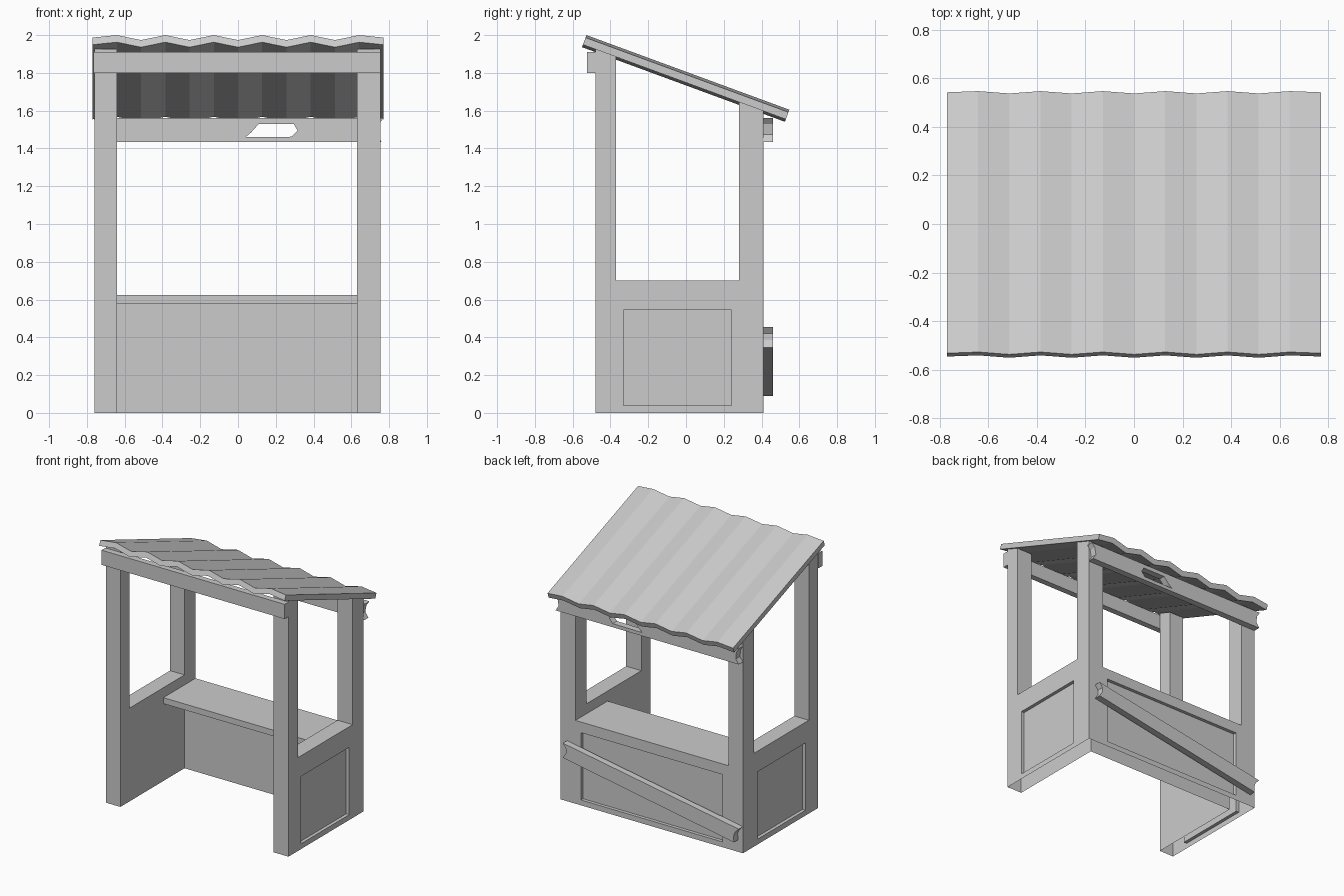
import bpy, bmesh
from mathutils import Vector

if "Cube" in bpy.data.objects:
    bpy.data.objects.remove(bpy.data.objects["Cube"])


def prism(name, profile, to3d, a, b):
    """Extrude a closed 2D profile between depths a and b."""
    bm = bmesh.new()
    lo = [bm.verts.new(to3d(p, q, a)) for p, q in profile]
    hi = [bm.verts.new(to3d(p, q, b)) for p, q in profile]
    bm.faces.new(lo)
    bm.faces.new(hi[::-1])
    n = len(profile)
    for i in range(n):
        j = (i + 1) % n
        bm.faces.new((lo[i], hi[i], hi[j], lo[j]))
    bmesh.ops.recalc_face_normals(bm, faces=bm.faces)
    me = bpy.data.meshes.new(name)
    bm.to_mesh(me)
    bm.free()
    ob = bpy.data.objects.new(name, me)
    bpy.context.collection.objects.link(ob)
    return ob


def along_x(p, q, d):
    return (d, p, q)


def along_y(p, q, d):
    return (p, d, q)


def box(name, x0, x1, y0, y1, z0, z1):
    return prism(name, [(x0, z0), (x1, z0), (x1, z1), (x0, z1)], along_y, y0, y1)


def boolean(target, tool, op):
    m = target.modifiers.new("bool", 'BOOLEAN')
    m.operation, m.object, m.solver = op, tool, 'EXACT'
    bpy.context.view_layer.objects.active = target
    bpy.ops.object.modifier_apply(modifier=m.name)
    bpy.data.objects.remove(tool)


# Side walls: U-shaped frames with sloped post tops
def post_top(y):
    return 1.75 - 0.367 * y


side = [(-.48, 0), (.41, 0), (.41, post_top(.41)), (.28, post_top(.28)), (.28, .70),
        (-.37, .70), (-.37, post_top(-.37)), (-.48, post_top(-.48))]
frame = prism("wall_frame", side, along_x, -.76, -.64)
boolean(frame, box("back_wall", -.70, .69, .28, .41, 0, .625), 'UNION')
boolean(frame, prism("right_wall", side, along_x, .63, .755), 'UNION')

# Shallow recessed panels on both sides and the back
for cut in ((-.80, -.735, -.33, .24), (.73, .80, -.33, .24), (-.59, .585, .385, .5)):
    boolean(frame, box("panel_cutter", *cut, .04, .545), 'DIFFERENCE')

# The walls are hollow and open underneath
bm = bmesh.new()
bm.from_mesh(frame.data)
under = [f for f in bm.faces if all(v.co.z < 1e-4 for v in f.verts)]
bmesh.ops.delete(bm, geom=under, context='FACES')
bm.to_mesh(frame.data)
bm.free()

# Counter shelf and front beam
box("counter", -.64, .63, .03, .28, .58, .625)
box("front_beam", -.765, .755, -.525, -.48, 1.80, 1.91)

# Upper back board with broken ends and a splintered hole
board = prism("back_board", [(-.76, 1.435), (.76, 1.435), (.735, 1.475), (.745, 1.53), (.77, 1.56),
                             (-.765, 1.56), (-.74, 1.52), (-.735, 1.47)], along_y, .41, .46)
hole = prism("hole_cutter", [(.04, 1.46), (.285, 1.462), (.315, 1.495), (.295, 1.53),
                             (.11, 1.53), (.07, 1.485)], along_y, .35, .52)
boolean(board, hole, 'DIFFERENCE')

# Fallen diagonal plank across the back
prism("diagonal_plank", [(.70, .455), (.675, .42), (.675, .385), (.70, .345), (-.72, .09),
                         (-.715, .135), (-.73, .17), (-.76, .20)], along_y, .41, .46)

# Corrugated sloping roof
origin, run = Vector((0, -.527, 2.0)), Vector((0, 1.074, -.395))
normal = Vector((0, .345, .939))
xs = [-.77 + 1.54 * i / 12 for i in range(13)]
ws = [-.014 if i in (0, 12) else (0 if i % 2 else -.028) for i in range(13)]
roof_profile = list(zip(xs, ws)) + [(x, w - .04) for x, w in zip(xs[::-1], ws[::-1])]


def roof_map(p, q, d):
    v = origin + run * d + normal * q
    return (p, v.y, v.z)


prism("roof", roof_profile, roof_map, 0, 1)
